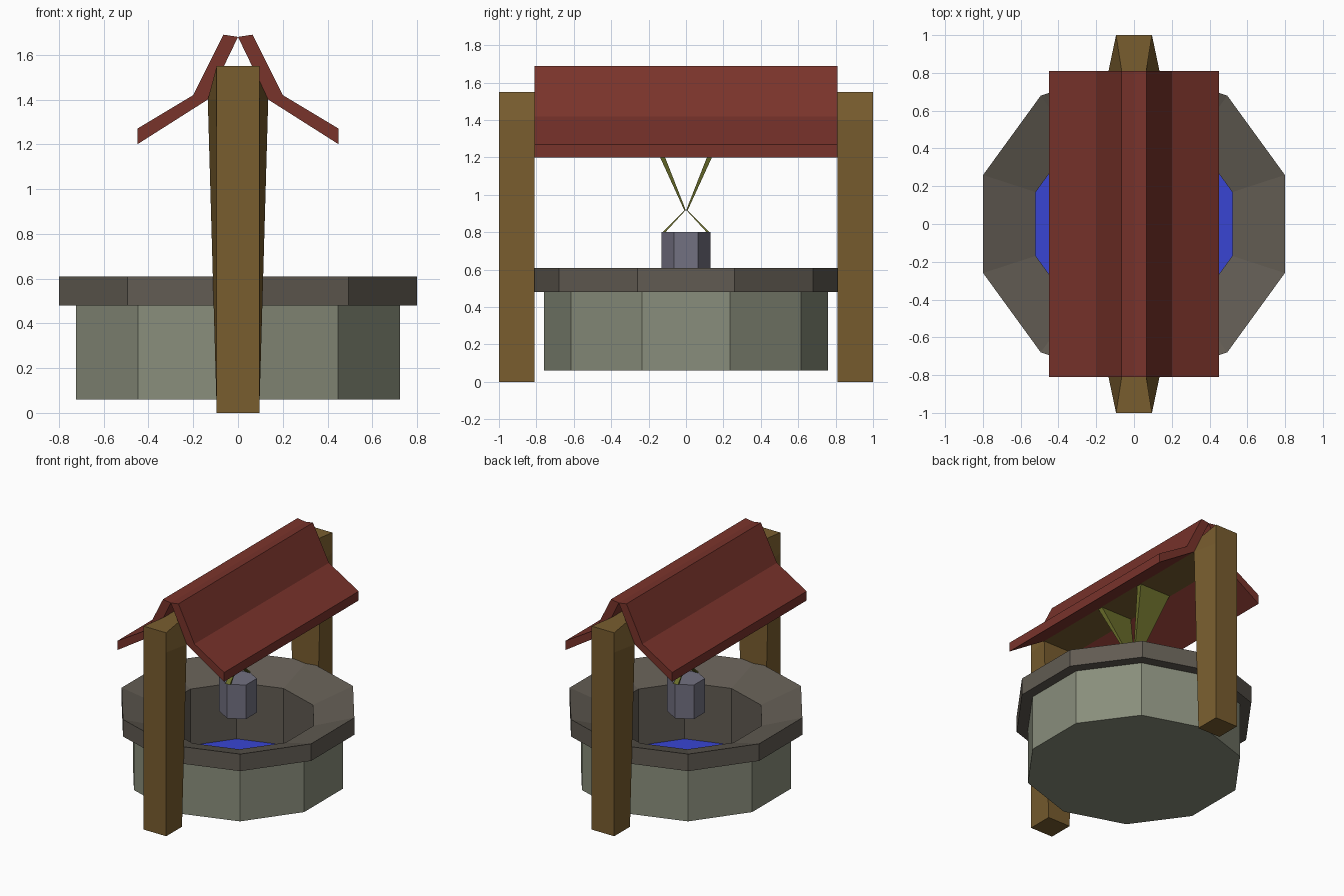
import bpy, bmesh, math

if "Cube" in bpy.data.objects:
    bpy.data.objects.remove(bpy.data.objects["Cube"])

def mat(name, rgb):
    m = bpy.data.materials.new(name)
    m.diffuse_color = (*rgb, 1)
    m.use_nodes = True
    m.node_tree.nodes["Principled BSDF"].inputs["Base Color"].default_value = m.diffuse_color
    return m

STONE = mat("pale_stone", (0.25, 0.27, 0.20))
CAP = mat("dark_stone", (0.12, 0.105, 0.085))
WOOD = mat("wood", (0.19, 0.11, 0.028))
TILE = mat("red_roof", (0.19, 0.033, 0.024))
WATER = mat("water", (0.04, 0.06, 0.65))
METAL = mat("bucket_metal", (0.17, 0.165, 0.22))
ROPE = mat("rope", (0.15, 0.16, 0.025))

def finish(name, bm, material):
    bmesh.ops.remove_doubles(bm, verts=bm.verts, dist=1e-5)
    bmesh.ops.recalc_face_normals(bm, faces=bm.faces)
    me = bpy.data.meshes.new(name)
    bm.to_mesh(me)
    bm.free()
    me.materials.append(material)
    ob = bpy.data.objects.new(name, me)
    bpy.context.collection.objects.link(ob)
    return ob

def bridge(bm, a, b):
    n = len(a)
    for i in range(n):
        bm.faces.new((a[i], a[(i + 1) % n], b[(i + 1) % n], b[i]))

def loft(name, rings, material, closed=False):
    """Skin a series of matching rings; cap the ends or join last to first."""
    bm = bmesh.new()
    vs = [[bm.verts.new(p) for p in r] for r in rings]
    for a, b in zip(vs, vs[1:]):
        bridge(bm, a, b)
    if closed:
        bridge(bm, vs[-1], vs[0])
    else:
        bm.faces.new(vs[0])
        bm.faces.new(vs[-1])
    return finish(name, bm, material)

def ring(r, z, n):
    return [(r * math.sin(2 * math.pi * i / n), r * math.cos(2 * math.pi * i / n), z)
            for i in range(n)]

def extrude_y(name, profile, y0, y1, material):
    return loft(name, [[(x, y, z) for x, z in profile] for y in (y0, y1)], material)

# ten-sided stone well
loft("well_wall", [ring(r, z, 10) for r, z in
     [(0.76, 0.06), (0.76, 0.50)]], STONE).data.polygons
wall = bpy.data.objects["well_wall"]
bm = bmesh.new()
bm.from_mesh(wall.data)
bmesh.ops.delete(bm, geom=[f for f in bm.faces if f.normal.z > 0.9], context='FACES_ONLY')
bm.to_mesh(wall.data)
bm.free()

# overhanging rim, sloping inward, with the inner shaft
loft("well_rim", [ring(r, z, 10) for r, z in
     [(0.74, 0.48), (0.84, 0.48), (0.84, 0.61), (0.547, 0.51), (0.547, 0.07), (0.56, 0.07), (0.56, 0.48)]],
     CAP, closed=True)

# water surface
loft("water", [ring(0.547, 0.065, 10), ring(0.547, 0.08, 10)], WATER)

# posts, flared on the inner side, mirrored front and back
for s, side in ((-1, "front"), (1, "back")):
    rings = []
    for z, outer, inner in ((0, 0.095, 0.095), (1.40, 0.095, 0.135), (1.55, 0.095, 0.065)):
        rings.append([(-outer, s, z), (outer, s, z), (inner, s * 0.81, z), (-inner, s * 0.81, z)])
    loft(side + "_post", rings, WOOD)

# cross beam under the roof
extrude_y("cross_beam", [(-0.135, 1.40), (0.135, 1.40), (0.065, 1.55), (-0.065, 1.55)],
          -0.81, 0.81, WOOD)

# bent roof slopes
slope = [(0, 1.68), (0.065, 1.69), (0.20, 1.42), (0.45, 1.27), (0.45, 1.20), (0.135, 1.40)]
for s, side in ((-1, "left"), (1, "right")):
    extrude_y(side + "_roof", [(s * x, z) for x, z in slope], -0.81, 0.81, TILE)

# hanging bucket
loft("bucket", [ring(0.13, 0.54, 6), ring(0.13, 0.80, 6)], METAL)

def strap(name, s, bottom, top):
    """Four-sided tapered band; each end is (z, inner y, outer y, half width)."""
    loft(name, [[(-w, s * a, z), (w, s * a, z), (w, s * b, z), (-w, s * b, z)]
                for z, a, b, w in (bottom, top)], ROPE)

# ropes flaring up to the beam and handle down to the bucket
for s, side in ((-1, "front"), (1, "back")):
    strap(side + "_rope", s, (0.915, 0, 0.008, 0.01), (1.40, 0.19, 0.23, 0.13))
    strap(side + "_handle", s, (0.80, 0.11, 0.126, 0.02), (0.92, 0, 0.006, 0.01))
